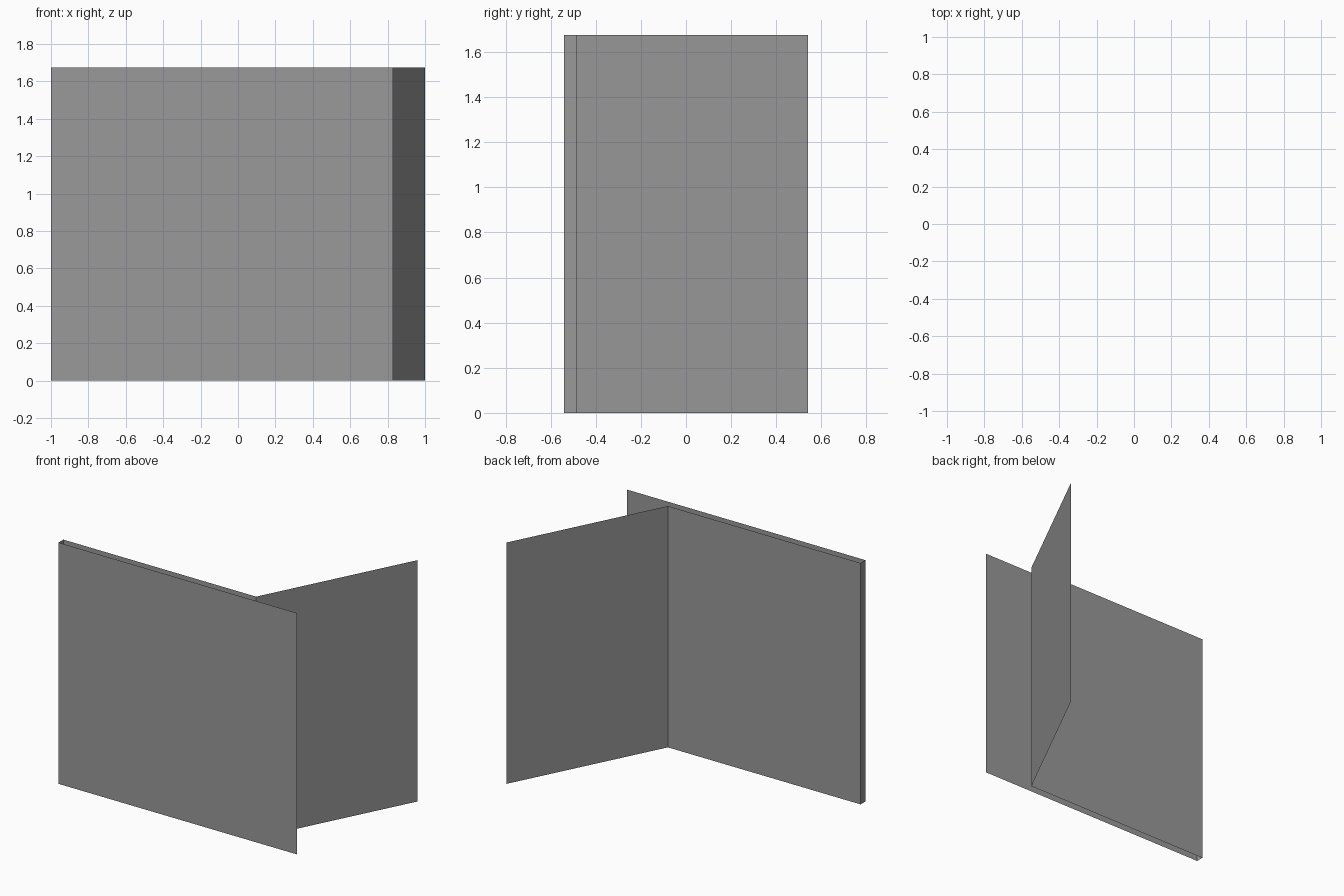
import bpy, bmesh

if "Cube" in bpy.data.objects:
    bpy.data.objects.remove(bpy.data.objects["Cube"])

HEIGHT = 1.675


def upright_sheet(name, path, height):
    """Extrude an open plan outline straight up into thin sheet walls."""
    bm = bmesh.new()
    pts = [bm.verts.new((x, y, 0)) for x, y in path]
    edges = [bm.edges.new(pair) for pair in zip(pts, pts[1:])]
    top = bmesh.ops.extrude_edge_only(bm, edges=edges)["geom"]
    bmesh.ops.translate(bm, vec=(0, 0, height),
                        verts=[g for g in top if isinstance(g, bmesh.types.BMVert)])
    bmesh.ops.recalc_face_normals(bm, faces=bm.faces)
    mesh = bpy.data.meshes.new(name)
    bm.to_mesh(mesh)
    bm.free()
    obj = bpy.data.objects.new(name, mesh)
    bpy.context.collection.objects.link(obj)
    return obj


# Folded sheet: front panel, narrow spine, back panel, angled wing
panel = upright_sheet("folded_panel", [
    (0.83, -0.54),
    (-1.0, -0.54),
    (-1.0, -0.487),
    (0.48, -0.487),
    (1.0, 0.54),
], HEIGHT)

# Dark grey finish
grey = bpy.data.materials.new("dark_grey")
grey.diffuse_color = (0.32, 0.32, 0.32, 1)
grey.use_nodes = True
grey.node_tree.nodes["Principled BSDF"].inputs["Base Color"].default_value = grey.diffuse_color
panel.data.materials.append(grey)
